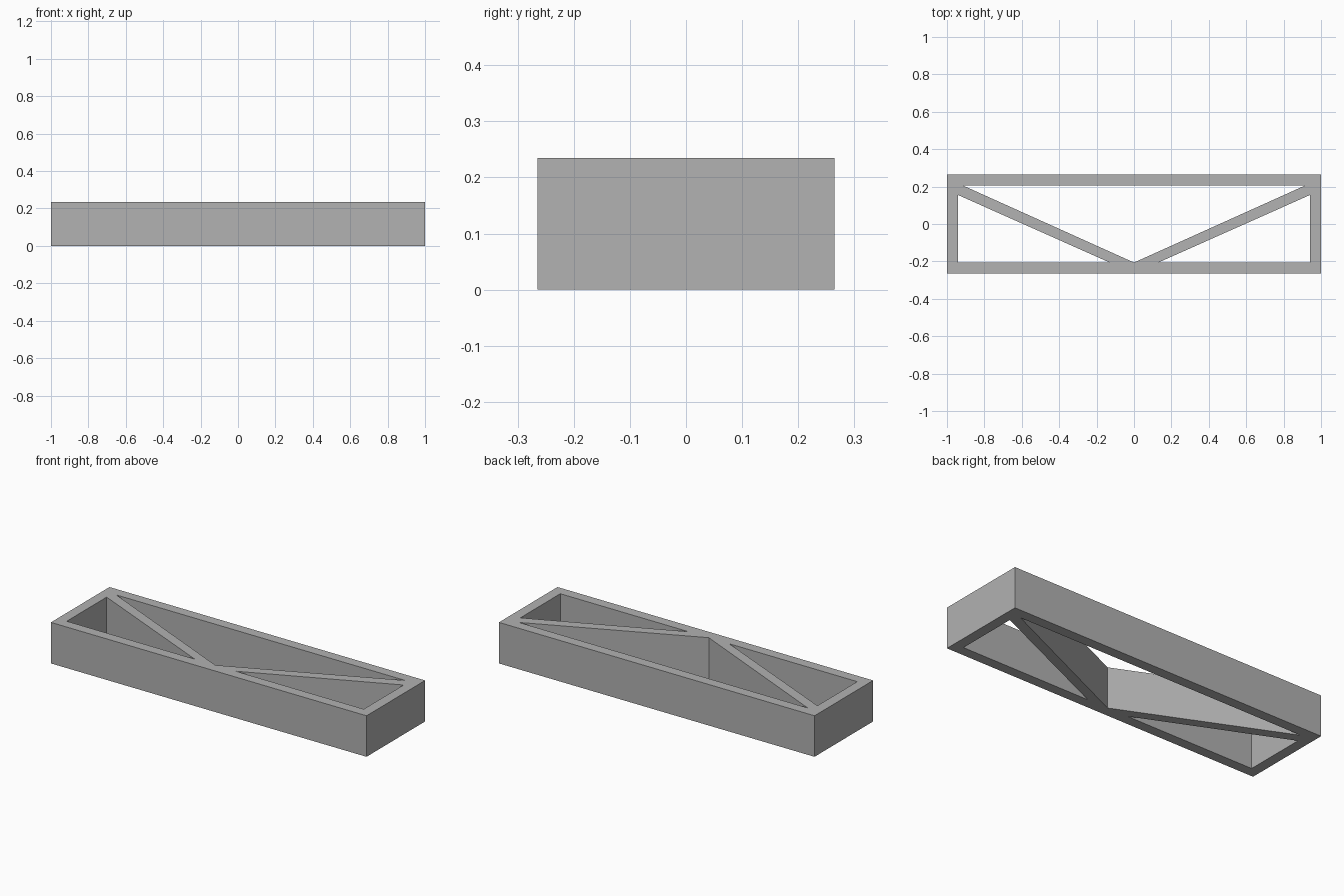
import bpy
import bmesh

HALF_X, HALF_Y, HEIGHT, WALL = 1.0, 0.265, 0.235, 0.059
IN_X, IN_Y = HALF_X - WALL, HALF_Y - WALL

cube = bpy.data.objects.get("Cube")
if cube:
    bpy.data.objects.remove(cube, do_unlink=True)

grey = bpy.data.materials.new("plain grey")
grey.use_nodes = True
grey.diffuse_color = (0.445, 0.445, 0.445, 1)
grey.node_tree.nodes["Principled BSDF"].inputs["Base Color"].default_value = grey.diffuse_color


def finish(bm, name):
    bmesh.ops.recalc_face_normals(bm, faces=bm.faces)
    mesh = bpy.data.meshes.new(name)
    bm.to_mesh(mesh)
    bm.free()
    mesh.materials.append(grey)
    obj = bpy.data.objects.new(name, mesh)
    bpy.context.collection.objects.link(obj)
    return obj


def extrude_up(bm):
    """Raise the flat outline faces into a closed solid."""
    result = bmesh.ops.extrude_face_region(bm, geom=bm.faces[:], use_keep_orig=True)
    verts = [v for v in result["geom"] if isinstance(v, bmesh.types.BMVert)]
    bmesh.ops.translate(bm, verts=verts, vec=(0, 0, HEIGHT))


# Rectangular frame: a mitred ring of four faces, extruded and its joints dissolved
bm = bmesh.new()
corners = [(-1, -1), (1, -1), (1, 1), (-1, 1)]
outer = [bm.verts.new((x * HALF_X, y * HALF_Y, 0)) for x, y in corners]
inner = [bm.verts.new((x * IN_X, y * IN_Y, 0)) for x, y in corners]
for i in range(4):
    j = (i + 1) % 4
    bm.faces.new((outer[i], outer[j], inner[j], inner[i]))
extrude_up(bm)
finish(bm, "outer_frame")

# Diagonal braces from the middle of the front rail to the back corners
profile = [(0, -IN_Y), (0.13, -IN_Y), (IN_X, 0.155), (IN_X, IN_Y), (0.915, IN_Y)]
for side, name in ((1, "left_brace"), (-1, "right_brace")):
    bm = bmesh.new()
    bm.faces.new([bm.verts.new((side * x, y, 0)) for x, y in profile])
    extrude_up(bm)
    finish(bm, name)
